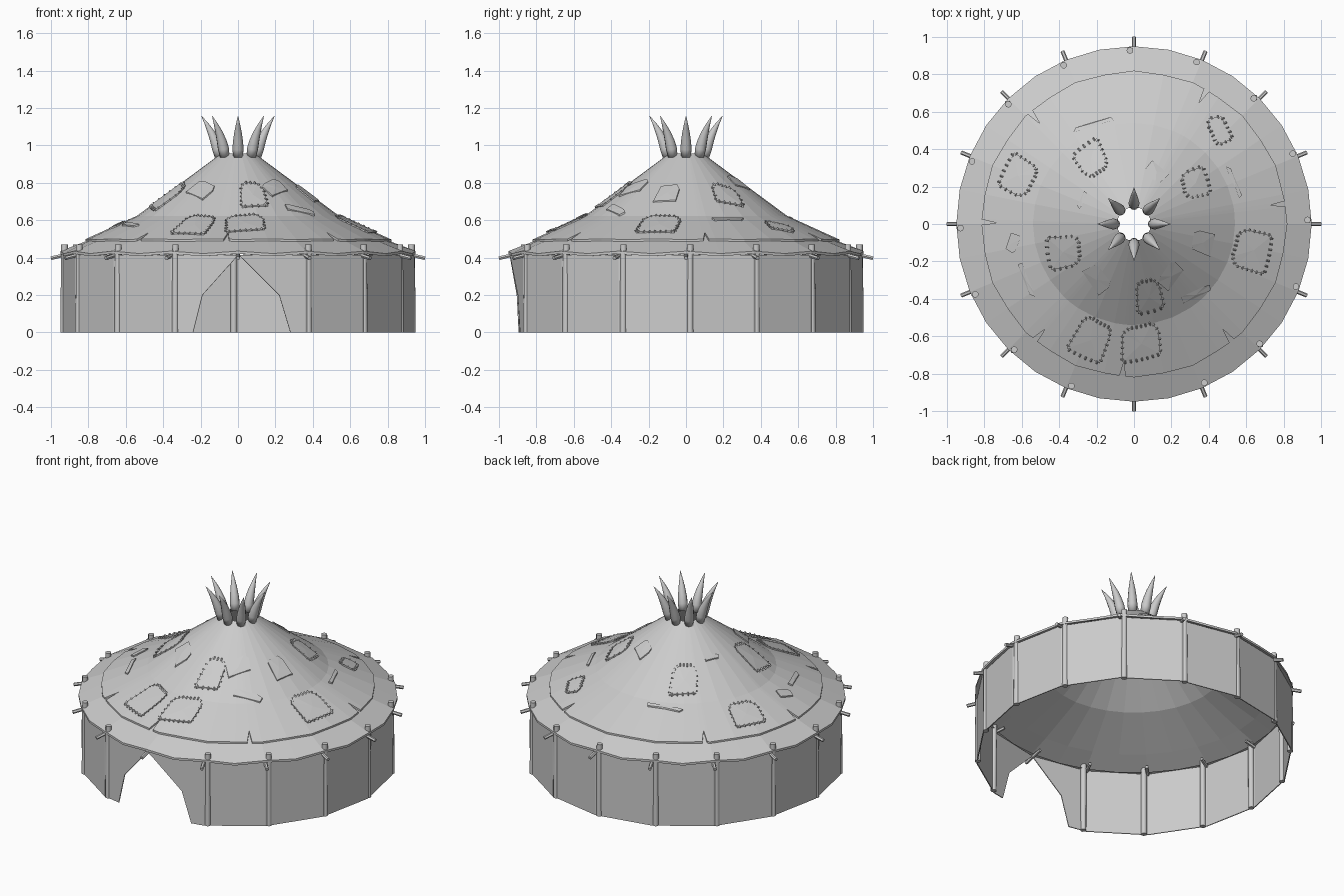
import bpy, bmesh, math, random
from mathutils import Vector

random.seed(4)
cube = bpy.data.objects.get("Cube")
if cube:
    bpy.data.objects.remove(cube, do_unlink=True)

grey = bpy.data.materials.new("canvas_grey")
grey.use_nodes = True
COLOUR = (0.6, 0.6, 0.6, 1)
grey.diffuse_color = COLOUR
grey.node_tree.nodes["Principled BSDF"].inputs["Base Color"].default_value = COLOUR

SIDES = 16
STEP = math.tau / SIDES
FRONT = -math.pi / 2
WALL_R, WALL_H = 0.94, 0.415
ROOF = [(0.09, 0.945), (0.54, 0.612), (0.82, 0.485), (0.95, 0.43)]


def polar(a, r, z):
    return Vector((r * math.cos(a), r * math.sin(a), z))


def roof_z(r):
    for (r0, z0), (r1, z1) in zip(ROOF, ROOF[1:]):
        if r <= r1 or r1 == ROOF[-1][0]:
            return z0 + (z1 - z0) * (r - r0) / (r1 - r0)


def finish(name, bm, smooth=False):
    mesh = bpy.data.meshes.new(name)
    bmesh.ops.recalc_face_normals(bm, faces=bm.faces)
    bm.to_mesh(mesh)
    bm.free()
    mesh.materials.append(grey)
    obj = bpy.data.objects.new(name, mesh)
    bpy.context.collection.objects.link(obj)
    if smooth:
        for p in mesh.polygons:
            p.use_smooth = True
    return obj


def loft(bm, rings, closed=True, caps=False):
    """Skin a list of equal-length point rings."""
    vs = [[bm.verts.new(p) for p in ring] for ring in rings]
    n = len(vs[0])
    for a, b in zip(vs, vs[1:]):
        for i in range(n if closed else n - 1):
            j = (i + 1) % n
            bm.faces.new((a[i], a[j], b[j], b[i]))
    if caps:
        bm.faces.new(vs[0])
        bm.faces.new(vs[-1])


def tube(bm, path, radii, sides):
    rings = []
    for i, p in enumerate(path):
        d = path[min(i + 1, len(path) - 1)] - path[max(i - 1, 0)]
        q = d.to_track_quat('Z', 'Y')
        rings.append([p + q @ polar(k * math.tau / sides, radii[i], 0)
                      for k in range(sides)])
    loft(bm, rings, caps=True)


# Wall panels, with a pointed doorway cut into the two front ones
bm = bmesh.new()
for k in range(SIDES):
    a, b = FRONT + k * STEP, FRONT + (k + 1) * STEP
    door = None
    if k == 0:
        door = [(0.03, 0.39), (0.22, 0.2), (0.28, 0)]
    elif k == SIDES - 1:
        a, b = b, a
        door = [(0.02, 0.39), (0.19, 0.2), (0.24, 0)]
    p, q = polar(a, WALL_R, 0), polar(b, WALL_R, 0)
    top = Vector((0, 0, WALL_H))
    if door:
        pts = [p + top] + [p.lerp(q, x / abs(q.x)) + Vector((0, 0, z)) for x, z in door]
    else:
        pts = [p + top, p]
    bm.faces.new([bm.verts.new(c) for c in pts + [q, q + top]])
bmesh.ops.remove_doubles(bm, verts=bm.verts, dist=0.0005)
wall = finish("canvas_wall", bm)
thick = wall.modifiers.new("thickness", 'SOLIDIFY')
thick.thickness = 0.006
thick.offset = 0

# Upright posts and the short pegs under the eave
posts, pegs = bmesh.new(), bmesh.new()
for k in range(SIDES):
    a = FRONT + k * STEP
    if k:
        b = a + 0.024
        tube(posts, [polar(b, 0.932, 0), polar(b, 0.928, 0.47)], [0.018, 0.018], 8)
    tube(pegs, [polar(a, 0.87, 0.428), polar(a, 1.0, 0.397)], [0.011, 0.011], 6)
finish("wall_posts", posts, True)
bpy.context.view_layer.objects.active = bpy.data.objects["wall_posts"]
bpy.data.objects["wall_posts"].select_set(True)
bpy.ops.object.shade_smooth_by_angle(angle=math.radians(50))
bpy.data.objects["wall_posts"].select_set(False)
finish("eave_pegs", pegs)

# Lower roof, sagging a little between the posts at its edge
bm = bmesh.new()
angles = [FRONT + i * STEP / 2 for i in range(2 * SIDES)]
rings = [[polar(a, r, z) for a in angles] for r, z in ROOF[:-1]]
rings.append([polar(a, 0.95, 0.435 - 0.013 * (i % 2)) for i, a in enumerate(angles)])
rings.append([p - Vector((0, 0, 0.014)) for p in rings[-1]])
rings.append([polar(a, 0.92, 0.42) for a in angles])
loft(bm, rings)
finish("lower_roof", bm)

# Upper roof layer with torn notches along the hem
LIFT = 0.012
notches = [(0.38, 0.7), (-0.52, 0.56), (-0.78, 0.01), (-0.53, -0.62),
           (-0.06, -0.78), (0.51, -0.61), (0.75, 0.1)]
tears = [math.atan2(y, x) % math.tau for x, y in notches]
hem = []
for i in range(2 * SIDES):
    a = i * STEP / 2
    if all(abs(a - t) > 0.03 for t in tears):
        hem.append((a, 0.82 if i % 2 == 0 else 0.813))
for t in tears:
    hem += [(t - 0.018, 0.815), (t + 0.005, 0.735), (t + 0.018, 0.815)]
hem.sort()
bm = bmesh.new()
rings = [[polar(a, r, roof_z(r) + LIFT) for a, _ in hem] for r in (0.09, 0.54)]
rings.append([polar(a, r, roof_z(r) + LIFT) for a, r in hem])
rings.append([polar(a, r, roof_z(r) + 0.001) for a, r in hem])
loft(bm, rings)
finish("upper_roof", bm)


# Patches follow the cone: u runs around it, v runs down it
def on_roof(x, y, u, v, lift):
    r = math.hypot(x, y)
    a = math.atan2(y, x)
    return polar(a + u / r, r + v, roof_z(r + v) + LIFT + lift)


def outline(w, h, turn):
    shape = [(-1, -0.7), (-0.6, -1), (0.75, -1), (1, -0.5), (0.85, 0.9), (-0.9, 1)]
    c, s = math.cos(turn), math.sin(turn)
    pts = []
    for u, v in shape:
        u, v = u * w * random.uniform(0.88, 1.05), v * h * random.uniform(0.88, 1.05)
        pts.append((u * c - v * s, u * s + v * c))
    return pts


def add_patch(bm, x, y, pts):
    top = [bm.verts.new(on_roof(x, y, u, v, 0.008)) for u, v in pts]
    low = [bm.verts.new(on_roof(x, y, u, v, -0.004)) for u, v in pts]
    mid = bm.verts.new(on_roof(x, y, 0, 0, 0.008))
    for i in range(len(pts)):
        j = (i + 1) % len(pts)
        bm.faces.new((top[i], top[j], mid))
        bm.faces.new((low[i], low[j], top[j], top[i]))


def add_stitches(bm, x, y, pts):
    for (u0, v0), (u1, v1) in zip(pts, pts[1:] + pts[:1]):
        size = math.hypot(u1 - u0, v1 - v0)
        count = max(1, round(size / 0.028))
        nu, nv = (v1 - v0) / size * 0.008, (u0 - u1) / size * 0.008
        for k in range(count):
            t = (k + 0.5) / count
            u, v = u0 + (u1 - u0) * t, v0 + (v1 - v0) * t
            ends = [on_roof(x, y, u + s * nu, v + s * nv, 0.007) for s in (-1, 1)]
            tube(bm, ends, [0.005, 0.005], 4)


# Stitched patches: x, y, half width, half height, turn
sewn = [(-0.62, 0.26, 0.1, 0.09, 0.1), (-0.23, 0.35, 0.08, 0.08, 0),
        (0.33, 0.22, 0.075, 0.07, 0.3), (0.64, -0.14, 0.11, 0.1, 0),
        (0.08, -0.39, 0.07, 0.09, 0), (-0.23, -0.62, 0.1, 0.11, 0.1),
        (0.04, -0.64, 0.11, 0.09, -0.1), (-0.38, -0.15, 0.09, 0.09, 0.2),
        (0.46, 0.5, 0.08, 0.05, 0.4)]
# Plain patches and narrow seams
plain = [(-0.2, -0.3, 0.08, 0.05, 0.4), (0.2, -0.28, 0.08, 0.045, -0.3),
         (0.37, -0.1, 0.06, 0.06, 0), (0.12, 0.28, 0.06, 0.04, 0.3),
         (-0.65, -0.1, 0.05, 0.03, 0.5), (0.54, 0.23, 0.09, 0.012, 0),
         (-0.22, 0.54, 0.11, 0.012, 0.1), (-0.58, -0.3, 0.1, 0.015, 0.1),
         (-0.28, 0.13, 0.05, 0.012, 0), (0.33, -0.38, 0.09, 0.02, 0.3)]
patches, stitches = bmesh.new(), bmesh.new()
for group in (sewn, plain):
    for x, y, w, h, turn in group:
        pts = outline(w, h, turn)
        add_patch(patches, x, y, pts)
        if group is sewn:
            add_stitches(stitches, x, y, pts)
finish("roof_patches", patches)
finish("patch_stitches", stitches)

# Crown of curved horns round the smoke hole
bm = bmesh.new()
for k in range(8):
    a = k * math.tau / 8
    path = [polar(a, 0.1 + 0.04 * t + 0.055 * t * t, 0.94 + 0.217 * t)
            for t in (0, 0.2, 0.4, 0.6, 0.8, 1)]
    tube(bm, path, [0.026, 0.03, 0.026, 0.02, 0.011, 0.001], 10)
finish("crown_horns", bm, True)
